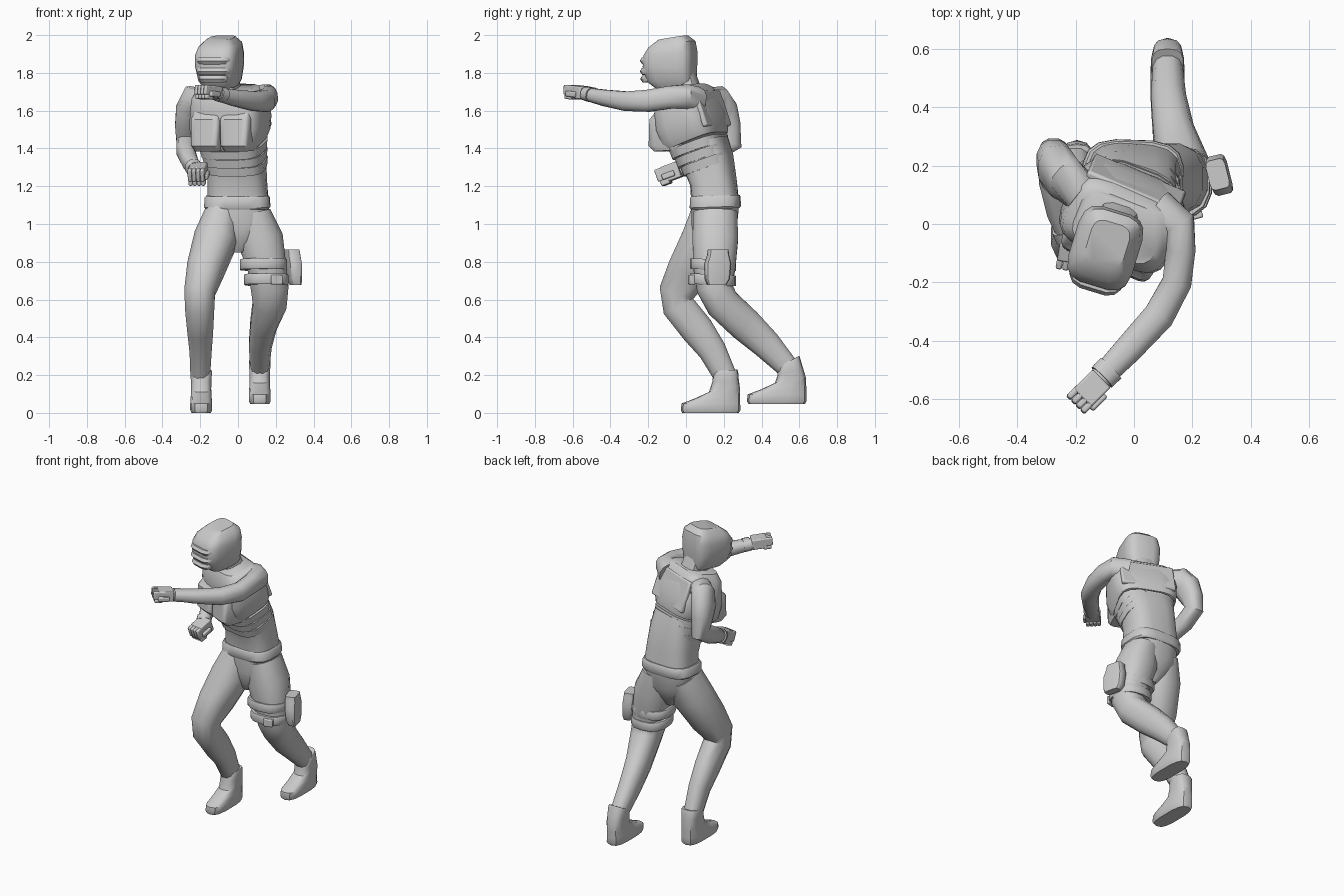
import bpy, bmesh, math
from mathutils import Vector, Matrix


def turn(yaw=0, tilt=0):
    return Matrix.Rotation(math.radians(yaw), 3, 'Z') @ Matrix.Rotation(math.radians(tilt), 3, 'X')


def finish(name, bm):
    bmesh.ops.recalc_face_normals(bm, faces=bm.faces)
    me = bpy.data.meshes.new(name)
    bm.to_mesh(me)
    bm.free()
    ob = bpy.data.objects.new(name, me)
    bpy.context.collection.objects.link(ob)
    return ob


def loft(name, frames, n=12, e=2.4):
    """Skin superellipse sections given as (centre, 3x3 frame, half width, half depth)."""
    bm = bmesh.new()
    rings = []
    for c, R, a, b in frames:
        ring = []
        for i in range(n):
            t = 2 * math.pi * (i + 0.5) / n
            x, y = math.cos(t), math.sin(t)
            p = Vector((a * math.copysign(abs(x) ** (2 / e), x), b * math.copysign(abs(y) ** (2 / e), y), 0))
            ring.append(bm.verts.new(Vector(c) + R @ p))
        rings.append(ring)
    for r, s in zip(rings, rings[1:]):
        for i in range(n):
            bm.faces.new((r[i], r[(i + 1) % n], s[(i + 1) % n], s[i]))
    bm.faces.new(rings[0])
    bm.faces.new(rings[-1])
    return finish(name, bm)


def stack(name, rows, n=16, e=3.2):
    """Rows: x, y, z, half width, half depth, yaw, tilt."""
    return loft(name, [(r[:3], turn(r[5], r[6]), r[3], r[4]) for r in rows], n, e)


def limb(name, rows, ref, n=12):
    """Rows: x, y, z, half size along ref, half size across; sections follow the path."""
    pts = [Vector(r[:3]) for r in rows]
    frames = []
    for i, r in enumerate(rows):
        t = (pts[min(i + 1, len(pts) - 1)] - pts[max(i - 1, 0)]).normalized()
        u = (Vector(ref) - t * t.dot(Vector(ref))).normalized()
        frames.append((pts[i], Matrix((u, t.cross(u), t)).transposed(), r[3], r[4]))
    return loft(name, frames, n)


def boxes(name, loc, rot, parts, bevel=0.01):
    """Several beveled blocks (offset, size) in one turned frame."""
    bm = bmesh.new()
    for off, size in parts:
        M = Matrix.Translation(loc) @ rot.to_4x4() @ Matrix.Translation(off) @ Matrix.Diagonal((*size, 1))
        bmesh.ops.create_cube(bm, size=1, matrix=M)
    ob = finish(name, bm)
    m = ob.modifiers.new("bevel", 'BEVEL')
    m.width, m.segments = bevel, 2
    return ob


# Torso: waist, stepped armour bands, chest
stack("waist", [(0, .155, 1.11, .162, .125, -3, 3), (-.003, .145, 1.22, .155, .12, -7, 8),
                (-.01, .118, 1.33, .155, .13, -12, 17), (-.02, .085, 1.42, .16, .13, -18, 20)])
for i, (x, y, z, w, d) in enumerate([(-.006, .118, 1.315, .16, .133), (-.014, .098, 1.36, .166, .138),
                                     (-.02, .078, 1.405, .172, .142)]):
    stack(f"rib_band_{i + 1}", [(x, y, z - .022, w - .004, d - .003, -12 - 4 * i, 19),
                                (x - .004, y - .012, z + .024, w + .004, d, -13 - 4 * i, 20)])
stack("chest", [(-.03, .058, 1.435, .175, .145, -22, 21), (-.035, .045, 1.465, .192, .158, -23, 21),
                (-.04, .025, 1.54, .205, .158, -24, 20), (-.045, .002, 1.635, .2, .14, -24, 19),
                (-.05, -.01, 1.69, .188, .125, -24, 17), (-.055, -.012, 1.722, .15, .1, -22, 12)], 20, 4)
for side, s in (("left", -1), ("right", 1)):
    rows = []
    for out, z, w, d in ((-.065, 1.39, .07, .09), (-.09, 1.42, .08, .094), (-.088, 1.56, .084, .09),
                         (-.07, 1.585, .08, .085), (-.035, 1.66, .075, .085)):
        p = turn(-23) @ Vector((s * .085, out, 0)) + Vector((-.035, .025, z))
        rows.append((*p, w, d, -23, 4))
    stack("chest_plate_" + side, rows, 16, 6)
boxes("back_plate", (-.043, .017, 1.565), turn(-23, 20), [((0, .136, 0), (.34, .03, .2))], .01)

# Head and masked face
stack("neck", [(-.055, .01, 1.68, .075, .075, -18, 15), (-.08, -.03, 1.8, .07, .075, -17, 10)], 12)
stack("head", [(-.088, -.055, 1.725, .075, .1, -17, 5), (-.095, -.075, 1.76, .1, .125, -17, 3),
               (-.098, -.085, 1.83, .113, .137, -17, 0), (-.098, -.082, 1.9, .115, .136, -17, 4),
               (-.094, -.075, 1.95, .103, .12, -17, 9), (-.09, -.067, 1.986, .068, .075, -17, 9)], 16, 4)
for name, z, w in (("brow_band", 1.868, .1), ("mask_upper", 1.812, .1), ("mask_lower", 1.772, .085)):
    stack(name, [(-.103, -.1, z - .018, w - .006, .126, -17, 2), (-.104, -.104, z, w, .135, -17, 2),
                 (-.103, -.1, z + .018, w, .128, -17, 2)], 16, 4)

# Reaching arm
Z, X = (0, 0, 1), (1, 0, 0)
limb("reaching_arm", [(.08, .04, 1.655, .075, .08), (.155, -.005, 1.675, .066, .06), (.16, -.09, 1.67, .062, .052),
                      (.147, -.2, 1.652, .06, .052), (.085, -.315, 1.65, .053, .055),
                      (-.02, -.43, 1.668, .044, .05), (-.13, -.545, 1.692, .033, .04)], Z)
limb("reaching_cuff", [(-.08, -.495, 1.683, .04, .051), (-.11, -.525, 1.69, .038, .05)], Z)
# Bent arm
limb("bent_arm", [(-.18, .11, 1.66, .07, .06), (-.235, .155, 1.655, .072, .085), (-.265, .19, 1.6, .066, .088),
                  (-.275, .22, 1.52, .06, .072), (-.275, .238, 1.435, .052, .064), (-.277, .15, 1.385, .05, .058),
                  (-.255, .04, 1.33, .044, .048), (-.22, -.06, 1.28, .033, .037)], X)
limb("bent_cuff", [(-.238, -.015, 1.303, .045, .046), (-.226, -.048, 1.287, .043, .044)], X)


def fist(name, loc, rot, tall=1):
    parts = [((0, .015, 0), (.088, .095, .066 * tall)), ((.046, .0, -.012), (.026, .07, .03))]
    for i in range(4):
        x = (i - 1.5) * .0225
        parts += [((x, -.042, .006), (.0215, .045, .052 * tall)), ((x, -.03, -.03 * tall), (.0215, .05, .024 * tall))]
    boxes(name, loc, rot, parts, .007)


fist("reaching_fist", (-.156, -.575, 1.7), turn(-45, -5))
fist("bent_fist", (-.213, -.09, 1.27), turn(-10, 20), 1.3)

# Hips and belt
stack("belt", [(-.004, .155, 1.08, .168, .128, -2, 2), (-.004, .155, 1.09, .176, .135, -2, 2),
               (-.004, .155, 1.14, .174, .134, -2, 2), (-.004, .155, 1.15, .166, .128, -2, 2)])
stack("hips", [(0, .135, .85, .03, .055, 0, 0), (0, .138, .91, .1, .095, 0, 0),
               (.003, .15, .99, .165, .122, 0, 0), (0, .155, 1.1, .166, .128, 0, 0)], 16, 2.5)

# Legs
limb("front_leg", [(-.085, .145, 1.06, .09, .12), (-.118, .1, .92, .118, .127), (-.172, .02, .76, .102, .12),
                   (-.203, -.047, .64, .084, .098), (-.203, -.04, .565, .08, .09), (-.2, .06, .44, .07, .09),
                   (-.198, .14, .33, .06, .076), (-.2, .21, .19, .053, .062)], X)
limb("rear_leg", [(.085, .155, 1.06, .09, .12), (.118, .155, .92, .125, .124), (.153, .15, .77, .106, .115),
                  (.168, .152, .66, .102, .098), (.168, .193, .58, .092, .094), (.135, .312, .468, .072, .093),
                  (.118, .425, .363, .062, .08), (.115, .54, .24, .052, .06)], X)


def boot(name, x, y, z, tilt, shift):
    rows = [(.13, 0, .052, .15, 0), (.13, .015, .059, .158, 0), (.132, .05, .059, .155, 0),
            (.167, .085, .056, .12, 4), (.203, .125, .054, .083, 10), (.21 + shift / 2, .17, .055, .07, tilt / 2),
            (.21 + shift, .215, .058, .066, tilt), (.21 + shift, .225, .054, .062, tilt)]
    stack(name, [(x, y + r[0], z + r[1], r[2], r[3], 0, r[4]) for r in rows], 14, 3)


boot("front_boot", -.195, 0, 0, 4, 0)
boot("rear_boot", .115, .35, .048, 28, -.015)

# Thigh straps, buckle and holster
for i, (z, x, w) in enumerate(((.785, .135, .128), (.705, .15, .12))):
    stack(f"thigh_strap_{i + 1}", [(x, .143, z - .028, w - .004, .12, 0, -3), (x, .143, z - .022, w, .123, 0, -3),
                                   (x, .143, z + .022, w, .123, 0, -3), (x, .143, z + .028, w - .004, .12, 0, -3)], 14, 2.5)
boxes("strap_buckle", (.205, .03, .705), turn(15), [((0, 0, 0), (.06, .03, .05))], .006)
stack("holster", [(.305, .162, .678, .025, .05, 14, 0), (.298, .165, .71, .032, .066, 14, 0),
                  (.293, .168, .79, .036, .07, 14, 0), (.288, .17, .835, .036, .056, 14, 0),
                  (.286, .17, .865, .034, .052, 14, 0)], 12, 5)

# Smooth surfaces, keeping hard edges
bpy.ops.object.select_all(action='SELECT')
bpy.context.view_layer.objects.active = bpy.data.objects["chest"]
bpy.ops.object.shade_smooth_by_angle(angle=math.radians(38))
